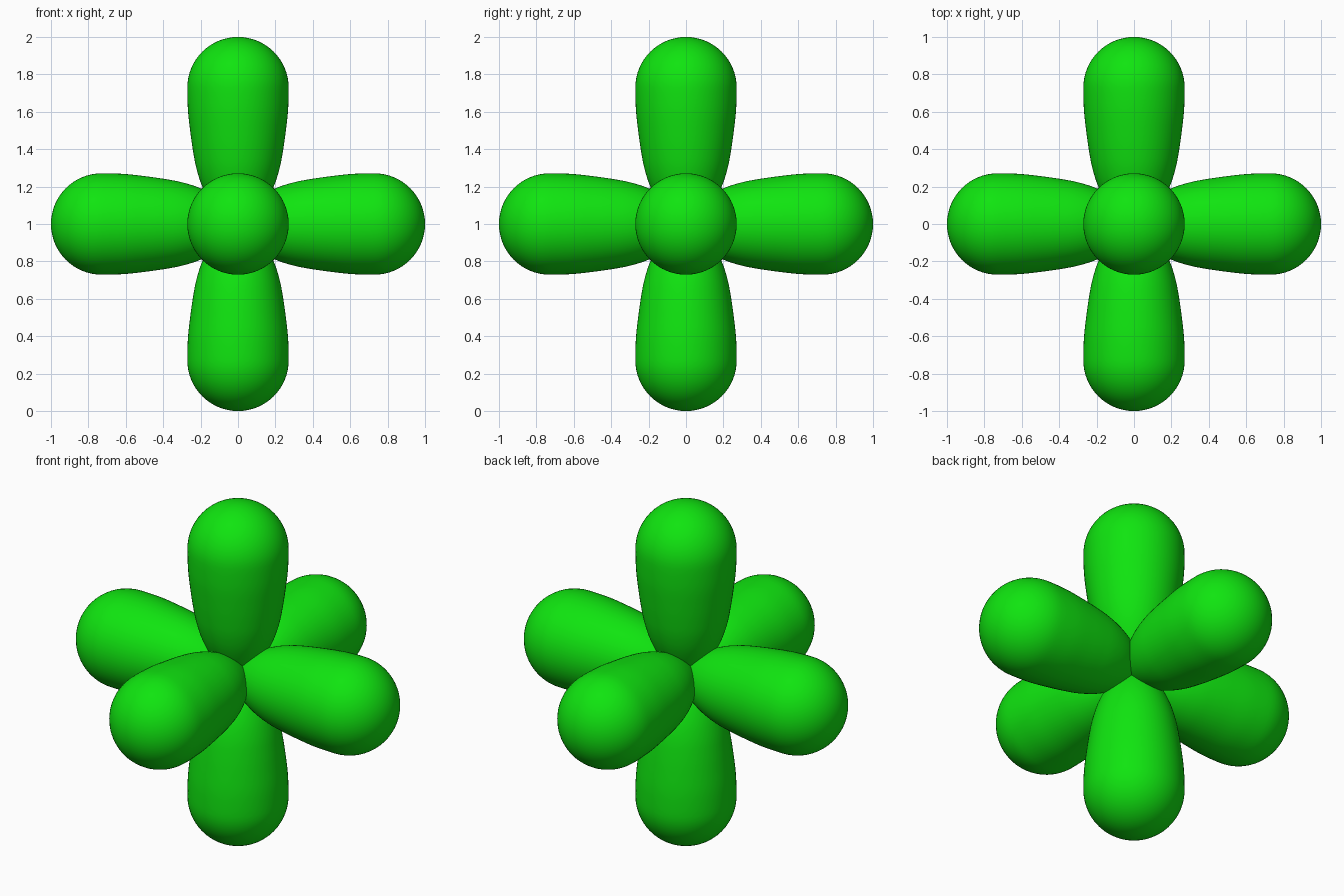
import bpy, bmesh, math
from mathutils import Vector

if "Cube" in bpy.data.objects:
    bpy.data.objects.remove(bpy.data.objects["Cube"])

green = bpy.data.materials.new("bright_green")
green.diffuse_color = (0.005, 0.78, 0.005, 1)
green.use_nodes = True
green.node_tree.nodes["Principled BSDF"].inputs["Base Color"].default_value = green.diffuse_color

# Lobe profile: (distance from centre, radius), rounded root then gentle taper
R, TIP = 0.271, 0.729
body = [(0, 0), (0.03, 0.075), (0.1, 0.14), (0.2, 0.191), (0.3, 0.223),
        (0.4, 0.242), (0.5, 0.256), (0.6, 0.267), (TIP - 0.03, R)]


def smooth_profile(pts, steps=4):
    """Catmull-Rom curve through the points."""
    p = [Vector(q) for q in pts]
    p = [p[0] * 2 - p[1]] + p + [p[-1] + Vector((0.1, 0))]
    out = []
    for i in range(1, len(p) - 2):
        a, b, c, d = p[i - 1:i + 3]
        for s in range(steps):
            t = s / steps
            out.append(0.5 * (2 * b + (c - a) * t + (2 * a - 5 * b + 4 * c - d) * t * t
                              + (3 * b - a - 3 * c + d) * t ** 3))
    return out + [p[-2]]


profile = [(v.x, v.y) for v in smooth_profile(body)]
# Hemispherical tip
profile += [(TIP + R * math.sin(a), R * math.cos(a))
            for a in (math.pi / 2 * i / 16 for i in range(17))]


def lobe(name, direction, sides=64):
    bm = bmesh.new()
    rot = Vector((0, 0, 1)).rotation_difference(Vector(direction)).to_matrix()
    centre = Vector((0, 0, 1))

    def place(r, a, t):
        return bm.verts.new(rot @ Vector((r * math.cos(a), r * math.sin(a), t)) + centre)

    rings = [[place(r, 2 * math.pi * k / sides, t) for k in range(sides)]
             for t, r in profile[1:-1]]
    root, tip = place(0, 0, 0), place(0, 0, 1)
    for k in range(sides):
        n = (k + 1) % sides
        bm.faces.new((root, rings[0][n], rings[0][k]))
        bm.faces.new((tip, rings[-1][k], rings[-1][n]))
        for lo, hi in zip(rings, rings[1:]):
            bm.faces.new((lo[k], lo[n], hi[n], hi[k]))
    for f in bm.faces:
        f.smooth = True
    bmesh.ops.recalc_face_normals(bm, faces=bm.faces)
    mesh = bpy.data.meshes.new(name)
    bm.to_mesh(mesh)
    bm.free()
    mesh.materials.append(green)
    bpy.context.collection.objects.link(bpy.data.objects.new(name, mesh))


# Six lobes along the axes
for name, d in {"top": (0, 0, 1), "bottom": (0, 0, -1), "left": (-1, 0, 0),
                "right": (1, 0, 0), "front": (0, -1, 0), "back": (0, 1, 0)}.items():
    lobe(name + "_lobe", d)
